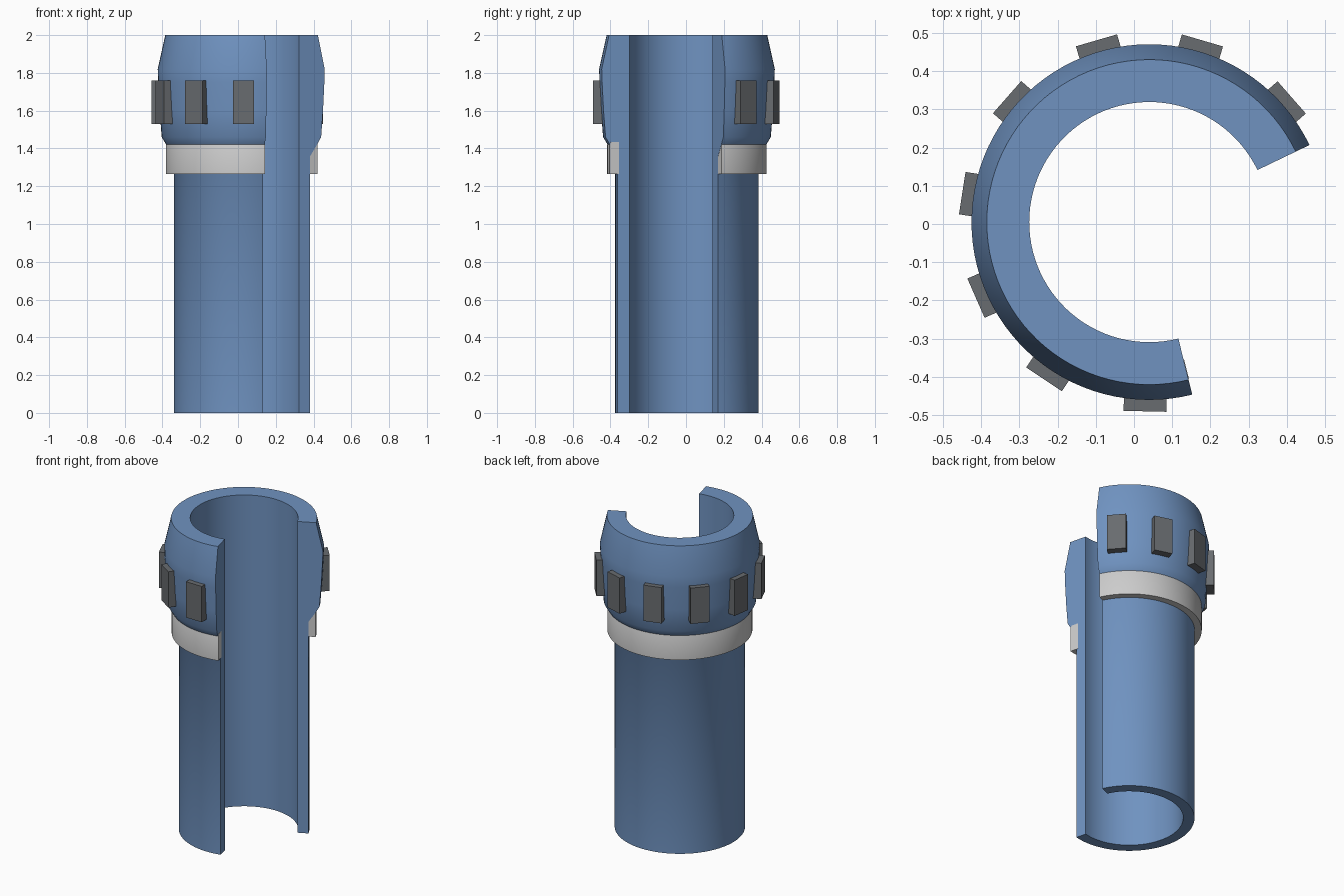
import bpy, bmesh, math

if "Cube" in bpy.data.objects:
    bpy.data.objects.remove(bpy.data.objects["Cube"])

CX, CY = 0.04, 0.005          # axis of the open tube
START, END = 25.7, 284.0      # the sweep leaves a gap at the front right


def material(name, rgb):
    m = bpy.data.materials.new(name)
    m.diffuse_color = (*rgb, 1)
    m.use_nodes = True
    m.node_tree.nodes["Principled BSDF"].inputs["Base Color"].default_value = m.diffuse_color
    return m


def finish(name, bm, mat, smooth=True):
    bmesh.ops.recalc_face_normals(bm, faces=bm.faces)
    me = bpy.data.meshes.new(name)
    bm.to_mesh(me)
    bm.free()
    me.materials.append(mat)
    ob = bpy.data.objects.new(name, me)
    bpy.context.collection.objects.link(ob)
    if smooth:
        bpy.ops.object.select_all(action='DESELECT')
        ob.select_set(True)
        bpy.context.view_layer.objects.active = ob
        bpy.ops.object.shade_smooth_by_angle(angle=math.radians(40))
    return ob


def open_ring(name, profile, a0, a1, mat, steps=72):
    """Sweep a closed (radius, z) profile from a0 to a1 degrees and cap both ends."""
    bm = bmesh.new()
    rings = []
    for i in range(steps + 1):
        a = math.radians(a0 + (a1 - a0) * i / steps)
        rings.append([bm.verts.new((CX + r * math.cos(a), CY + r * math.sin(a), z))
                      for r, z in profile])
    n = len(profile)
    for p, q in zip(rings, rings[1:]):
        for j in range(n):
            k = (j + 1) % n
            bm.faces.new((p[j], p[k], q[k], q[j]))
    bm.faces.new(rings[0])
    bm.faces.new(rings[-1][::-1])
    return finish(name, bm, mat)


blue = material("blue", (0.16, 0.29, 0.53))
light = material("light_grey", (0.55, 0.56, 0.56))
dark = material("dark_grey", (0.14, 0.15, 0.16))

# Sleeve: straight shaft flaring into a thicker head
open_ring("sleeve", [(0.314, 0), (0.38, 0), (0.38, 1.36), (0.42, 1.42), (0.444, 1.46),
                     (0.455, 1.6), (0.463, 1.75), (0.465, 1.82), (0.425, 2), (0.314, 2)],
          START, END, blue)

# Collar under the head
open_ring("collar", [(0.37, 1.265), (0.422, 1.265), (0.422, 1.42), (0.415, 1.435), (0.37, 1.435)],
          START + 0.1, END + 0.2, light)

# Grip blocks spaced around the head
for i in range(8):
    a = math.radians(41.2 + 32.5 * i)
    bm = bmesh.new()
    bmesh.ops.create_cube(bm, size=1)
    bmesh.ops.scale(bm, vec=(0.064, 0.112, 0.23), verts=bm.verts)
    block = finish(f"grip_block_{i + 1}", bm, dark, smooth=False)
    block.location = (CX + 0.463 * math.cos(a), CY + 0.463 * math.sin(a), 1.645)
    block.rotation_euler.z = a
